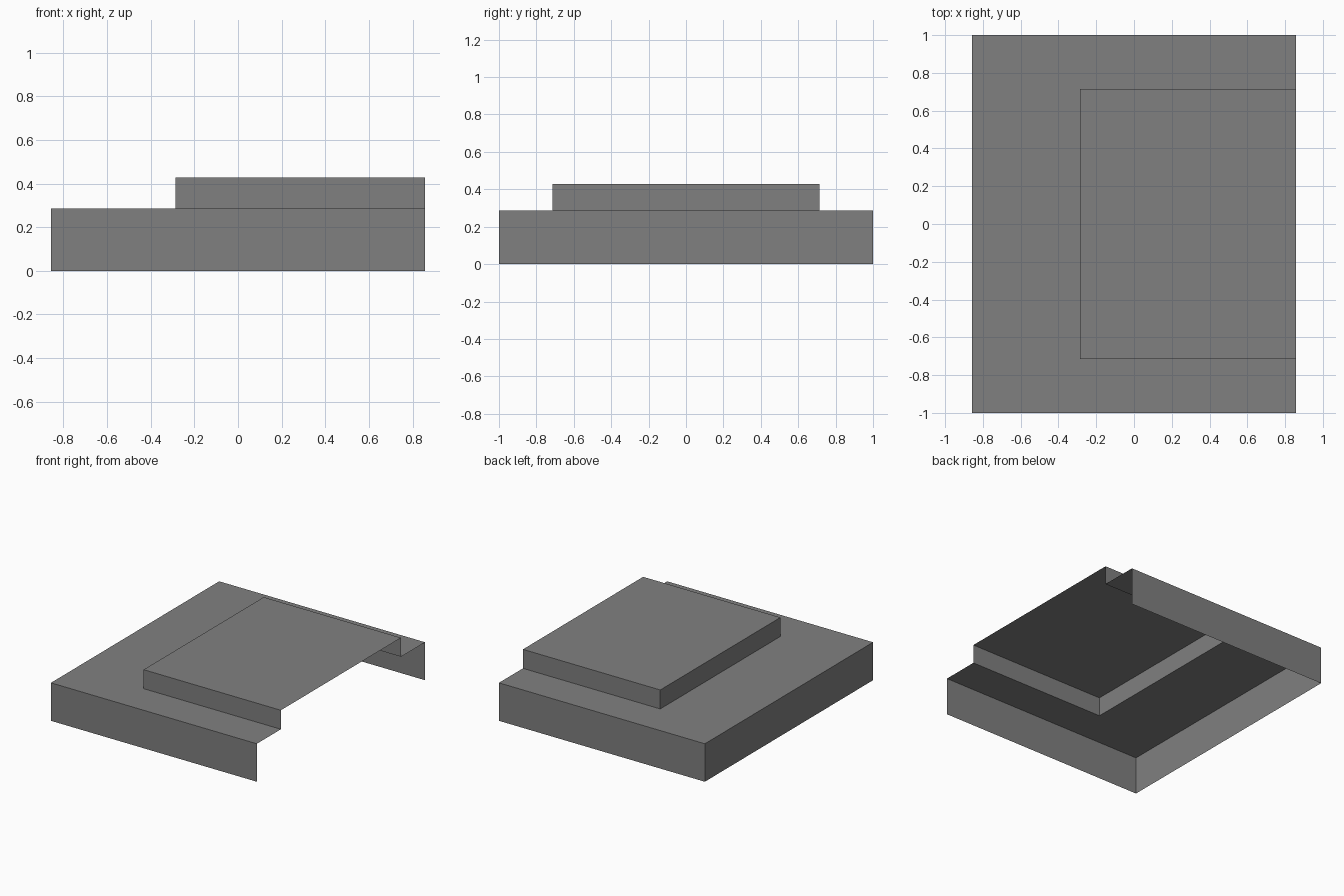
import bpy
import bmesh

if "Cube" in bpy.data.objects:
    bpy.data.objects.remove(bpy.data.objects["Cube"])

U = 1 / 7            # grid unit of the model
RIGHT = 6 * U        # open right-hand side

grey = bpy.data.materials.new("mid_grey")
grey.diffuse_color = (0.216, 0.216, 0.216, 1)
grey.use_nodes = True
grey.node_tree.nodes["Principled BSDF"].inputs["Base Color"].default_value = grey.diffuse_color


def u_path(left, half_depth, z):
    """Three-sided outline, open towards +x."""
    return [(RIGHT, -half_depth, z), (left, -half_depth, z),
            (left, half_depth, z), (RIGHT, half_depth, z)]


def shell(name, paths, capped=False):
    """Bridge successive outlines into an open, single-sided shell."""
    bm = bmesh.new()
    rows = [[bm.verts.new(p) for p in path] for path in paths]
    for lo, hi in zip(rows, rows[1:]):
        for i in range(3):
            bm.faces.new((lo[i + 1], lo[i], hi[i], hi[i + 1]))
    if capped:
        bm.faces.new(rows[-1][::-1])
    mesh = bpy.data.meshes.new(name)
    bm.to_mesh(mesh)
    bm.free()
    mesh.materials.append(grey)
    obj = bpy.data.objects.new(name, mesh)
    bpy.context.collection.objects.link(obj)
    return obj


# Lower walls and the flat ledge around the raised panel
shell("base_shell", [u_path(-6 * U, 1, 0),
                     u_path(-6 * U, 1, 2 * U),
                     u_path(-2 * U, 5 * U, 2 * U)])

# Raised step, hollow underneath and open on the right
shell("raised_panel", [u_path(-2 * U, 5 * U, 2 * U),
                       u_path(-2 * U, 5 * U, 3 * U)], capped=True)
